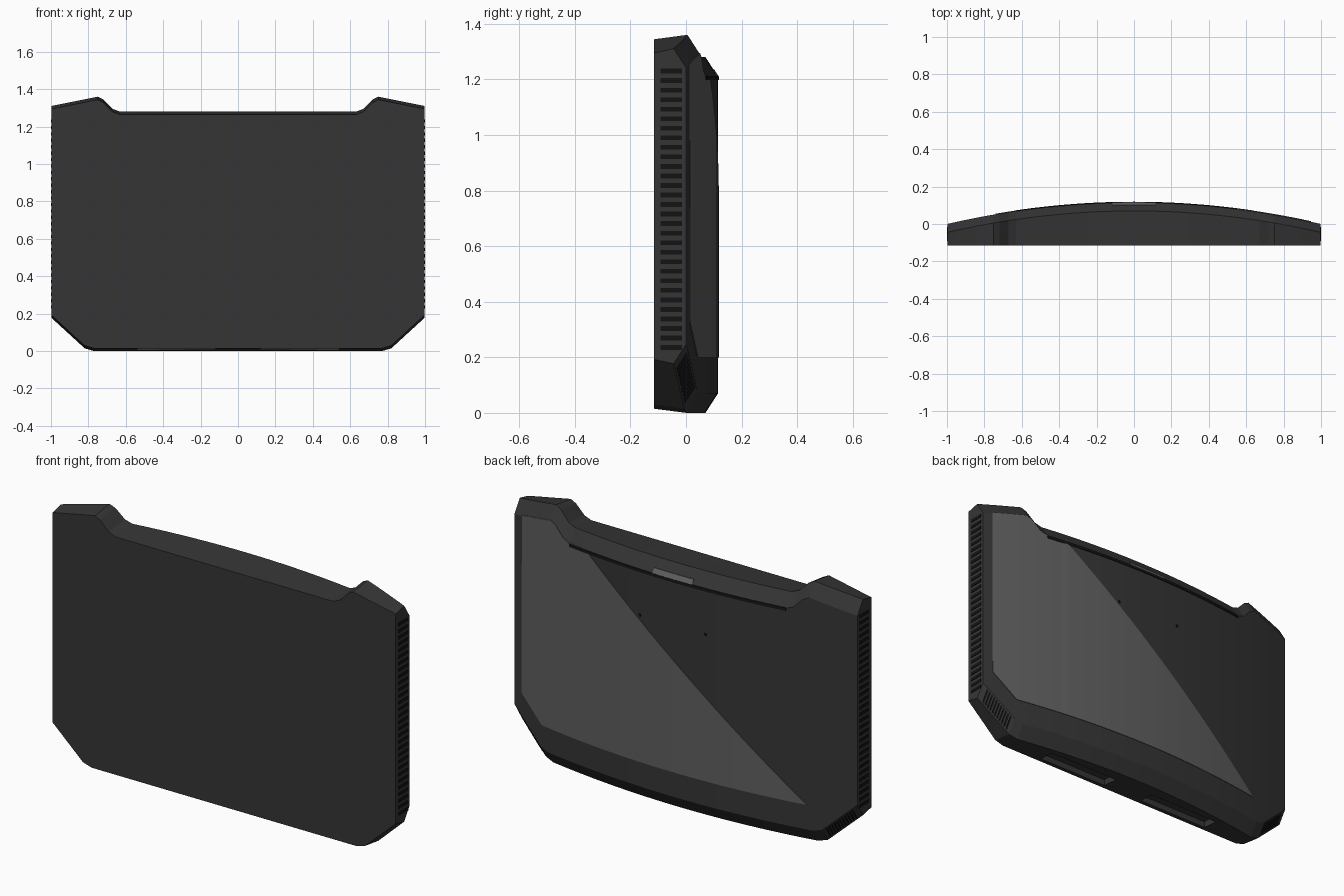
import bpy, bmesh, math
from mathutils import Vector

if "Cube" in bpy.data.objects:
    bpy.data.objects.remove(bpy.data.objects["Cube"])


def material(name, value):
    m = bpy.data.materials.new(name)
    m.diffuse_color = (value, value, value, 1)
    m.use_nodes = True
    m.node_tree.nodes["Principled BSDF"].inputs["Base Color"].default_value = m.diffuse_color
    return m


SHELL = material("charcoal shell", 0.036)
ACCENT = material("grey accent", 0.115)
BLACK = material("black vents", 0.007)

HALF, FRONT = 0.997, -0.115
CH_Y, CH_Z = 0.045, 0.07          # rear edge chamfer
TOP = [(0, 1.28), (0.63, 1.28), (0.67, 1.295), (0.72, 1.345), (0.75, 1.36), (1, 1.31)]
BOTTOM = [(0, 0), (0.77, 0), (0.82, 0.015), (1, 0.18)]


def lerp(table, x):
    x = abs(x)
    for (a, za), (b, zb) in zip(table, table[1:]):
        if x <= b:
            return za + (zb - za) * (x - a) / (b - a)
    return table[-1][1]


def top(x):
    return lerp(TOP, x)


def bottom(x):
    return lerp(BOTTOM, x)


def bow(x):
    return 0.115 * (1 - x * x)


def rear(x, z):
    """Depth of the bowed rear surface, including its chamfers."""
    inset = max(0, z - (top(x) - CH_Z), bottom(x) + CH_Z - z)
    return bow(x) - CH_Y * inset / CH_Z


def columns(x0, x1, n, extra=()):
    xs = {round(x0 + (x1 - x0) * i / n, 4) for i in range(n + 1)}
    return sorted(xs | {e for e in extra if x0 < e < x1})


def make(name, bm, mat):
    bmesh.ops.recalc_face_normals(bm, faces=bm.faces)
    me = bpy.data.meshes.new(name)
    bm.to_mesh(me)
    bm.free()
    ob = bpy.data.objects.new(name, me)
    me.materials.append(mat)
    bpy.context.collection.objects.link(ob)
    return ob


def loft(name, rings, mat):
    """Closed solid through a row of equal cross-sections."""
    bm = bmesh.new()
    vs = [[bm.verts.new(p) for p in r] for r in rings]
    k = len(rings[0])
    for a, b in zip(vs, vs[1:]):
        for i in range(k):
            j = (i + 1) % k
            bm.faces.new((a[i], a[j], b[j], b[i]))
    bm.faces.new(vs[0])
    bm.faces.new(vs[-1])
    return make(name, bm, mat)


def rear_plate(name, xs, lo, hi, mat, lift=0.003):
    """Thin plate that follows the rear surface."""
    rings = []
    for x in xs:
        a, b = lo(x), max(hi(x), lo(x) + 0.001)
        ya, yb = rear(x, a), rear(x, b)
        rings.append([(x, ya - 0.003, a), (x, ya + lift, a), (x, yb + lift, b), (x, yb - 0.003, b)])
    return loft(name, rings, mat)


def boxes(name, items, mat):
    bm = bmesh.new()
    for centre, size in items:
        made = bmesh.ops.create_cube(bm, size=1)["verts"]
        for v in made:
            v.co = Vector(centre) + Vector(v.co[i] * size[i] for i in range(3))
    return make(name, bm, mat)


# Shell: flat front, bowed chamfered back
breaks = [s * p[0] for p in TOP + BOTTOM for s in (-1, 1) if 0 < p[0] < 1]
sections = []
for x in columns(-HALF, HALF, 40, breaks):
    t, b, y = top(x), bottom(x), bow(x)
    sections.append([(x, FRONT, t - 0.016), (x, y - CH_Y, t), (x, y, t - CH_Z),
                     (x, y, b + CH_Z), (x, y - CH_Y, b), (x, FRONT, b + 0.015)])
shell = loft("shell", sections, SHELL)

# Two pockets in the underside
cutter = boxes("pocket_cutter", [((s * 0.33, -0.045, 0), (0.42, 0.09, 0.09)) for s in (-1, 1)], SHELL)
cutter.hide_render = True
cutter.hide_viewport = True
cut = shell.modifiers.new("pockets", "BOOLEAN")
cut.operation, cut.object, cut.solver = "DIFFERENCE", cutter, "EXACT"

# Diagonal accent panel on the back
START, END = (-0.74, 0.2), (0.52, 1.21)


def accent_low(x):
    return max(0.2, 0.21 + (x - 0.82) * 0.92)


def accent_high(x):
    slope = (END[1] - START[1]) / (END[0] - START[0])
    return min(top(x) - CH_Z + 0.004, START[1] + slope * (x - START[0]))


rear_plate("accent_panel", columns(-0.74, 0.945, 34, breaks + [0.52, 0.81]),
           accent_low, accent_high, ACCENT)

# Slot line and badge plate under the top edge
rear_plate("top_slot", columns(-0.63, 0.63, 24), lambda x: 1.197, lambda x: 1.212, BLACK, 0.004)
rear_plate("badge_plate", columns(-0.115, 0.115, 6), lambda x: 1.212, lambda x: 1.235, ACCENT, 0.003)

# Pin holes on the back
boxes("pin_holes", [((s * 0.19, rear(0.19, 0.97), 0.97), (0.012, 0.008, 0.012)) for s in (-1, 1)], BLACK)

# Side vents
boxes("side_vents", [((s * HALF, -0.053, 0.235 + i * 0.0343), (0.006, 0.076, 0.017))
                     for s in (-1, 1) for i in range(30)], BLACK)

# Vents on the lower corner chamfers
for s, side in ((-1, "left"), (1, "right")):
    for i in range(11):
        x0 = 0.835 + i * 0.013
        rear_plate(f"corner_vent_{side}_{i + 1}", sorted((s * x0, s * (x0 + 0.006))),
                   lambda x: bottom(x) + 0.008, lambda x: bottom(x) + 0.062, BLACK)
